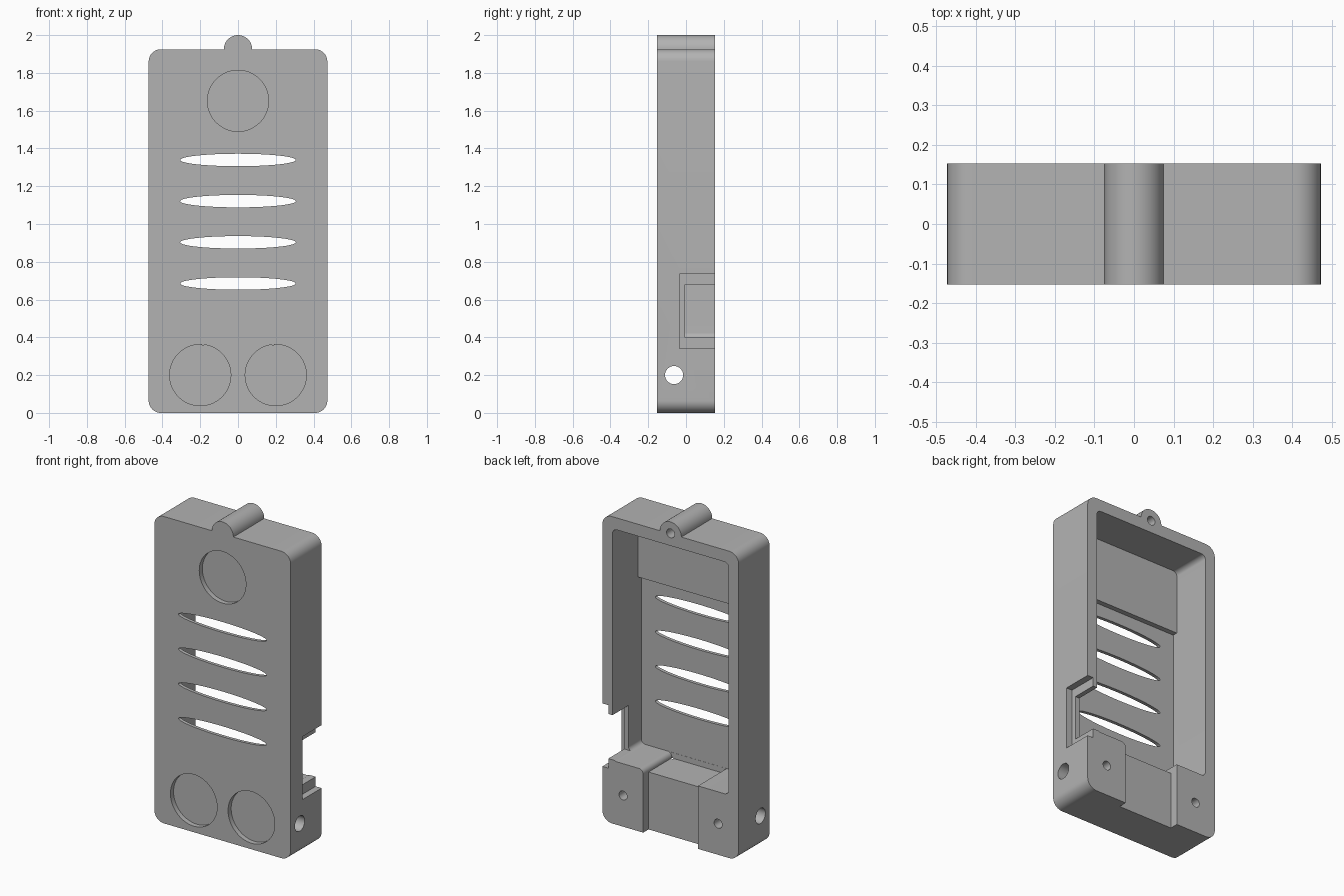
import bpy, bmesh
from math import sin, cos, pi, radians

if "Cube" in bpy.data.objects:
    bpy.data.objects.remove(bpy.data.objects["Cube"], do_unlink=True)

grey = bpy.data.materials.new("plain_grey")
grey.use_nodes = True
grey.diffuse_color = (0.45, 0.45, 0.45, 1)
grey.node_tree.nodes["Principled BSDF"].inputs["Base Color"].default_value = (0.45, 0.45, 0.45, 1)


def arc(cx, cz, rx, rz, start, end, n):
    steps = [radians(start + (end - start) * i / n) for i in range(n + 1)]
    return [(cx + rx * cos(a), cz + rz * sin(a)) for a in steps]


def ellipse(cx, cz, rx, rz, n=64):
    return arc(cx, cz, rx, rz, 0, 360, n)[:-1]


def rect(x0, x1, z0, z1):
    return [(x0, z0), (x1, z0), (x1, z1), (x0, z1)]


def rounded_corners(x0, x1, z0, z1, r, n=10):
    """Four corner arcs: bottom left, bottom right, top right, top left."""
    return [arc(x0 + r, z0 + r, r, r, 180, 270, n), arc(x1 - r, z0 + r, r, r, 270, 360, n),
            arc(x1 - r, z1 - r, r, r, 0, 90, n), arc(x0 + r, z1 - r, r, r, 90, 180, n)]


def prism(name, pts, lo, hi, axis="y"):
    """Extrude a flat outline along y (points are x, z) or along x (points are y, z)."""
    bm = bmesh.new()
    place = (lambda p, d: (p[0], d, p[1])) if axis == "y" else (lambda p, d: (d, p[0], p[1]))
    a = [bm.verts.new(place(p, lo)) for p in pts]
    b = [bm.verts.new(place(p, hi)) for p in pts]
    bm.faces.new(a)
    bm.faces.new(b[::-1])
    for i in range(len(pts)):
        j = (i + 1) % len(pts)
        bm.faces.new((a[i], b[i], b[j], a[j]))
    bmesh.ops.recalc_face_normals(bm, faces=bm.faces)
    mesh = bpy.data.meshes.new(name)
    bm.to_mesh(mesh)
    bm.free()
    mesh.materials.append(grey)
    obj = bpy.data.objects.new(name, mesh)
    bpy.context.collection.objects.link(obj)
    return obj


def combine(target, tool, operation="DIFFERENCE"):
    """Apply one boolean and discard the tool."""
    tool.hide_render = True
    mod = target.modifiers.new("cut", "BOOLEAN")
    mod.operation = operation
    mod.solver = "EXACT"
    mod.object = tool
    bpy.context.view_layer.update()
    graph = bpy.context.evaluated_depsgraph_get()
    mesh = bpy.data.meshes.new_from_object(target.evaluated_get(graph))
    target.modifiers.clear()
    target.data = mesh
    bpy.data.objects.remove(tool, do_unlink=True)


FRONT, BACK, OUT = -0.153, 0.153, 0.3

# Outer shell with the hanging lug on top
bl, br, tr, tl = rounded_corners(-0.473, 0.473, 0, 1.925, 0.065)
lug = arc(0, 1.925, 0.075, 0.075, 0, 180, 32)
case = prism("case", bl + br + tr + lug + tl, FRONT, BACK)

# Main cavity, open at the back
cavity = sum(rounded_corners(-0.403, 0.403, 0.395, 1.85, 0.03), [])
combine(case, prism("cavity_cutter", cavity, -0.132, OUT))

# Thicker floor behind the top recess
combine(case, prism("upper_floor", rect(-0.42, 0.42, 1.45, 1.87), -0.14, -0.1), "UNION")

# Lowered shelf between the two bottom blocks, one block with a rounded edge
shelf = [(-0.19, 0.36), (0.19, 0.36)] + arc(0.22, 0.365, 0.03, 0.03, 180, 90, 8)
shelf += [(0.22, 0.45), (-0.19, 0.45)]
combine(case, prism("shelf_cutter", shelf, -0.131, OUT))
combine(case, prism("shelf_back_cutter", rect(-0.19, 0.19, -0.1, 0.4), 0.1, OUT))

# Stepped opening in the side wall
combine(case, prism("side_step_cutter", rect(-0.035, OUT, 0.34, 0.735), 0.432, 0.6, "x"))
combine(case, prism("side_opening_cutter", rect(-0.005, OUT, 0.4, 0.68), 0.36, 0.61, "x"))

# Round recesses on the front
for x, z in ((0, 1.652), (-0.2, 0.2), (0.2, 0.2)):
    combine(case, prism("recess_cutter", ellipse(x, z, 0.162, 0.162), -OUT, -0.122))

# Vent slots
for i in range(4):
    slot = ellipse(0, 0.685 + 0.218 * i, 0.306, 0.033)
    combine(case, prism("vent_cutter", slot, -OUT, -0.05))

# Cross hole, screw holes and lug hole
combine(case, prism("cross_hole_cutter", ellipse(-0.063, 0.2, 0.048, 0.048, 32), -0.6, 0.6, "x"))
for x, z in ((-0.33, 0.195), (0.33, 0.195), (0, 1.928)):
    combine(case, prism("screw_cutter", ellipse(x, z, 0.028, 0.028, 24), 0.0, OUT))

# Smooth curves, sharp edges
bpy.ops.object.select_all(action="DESELECT")
case.select_set(True)
bpy.context.view_layer.objects.active = case
bpy.ops.object.shade_smooth_by_angle(angle=radians(30))
